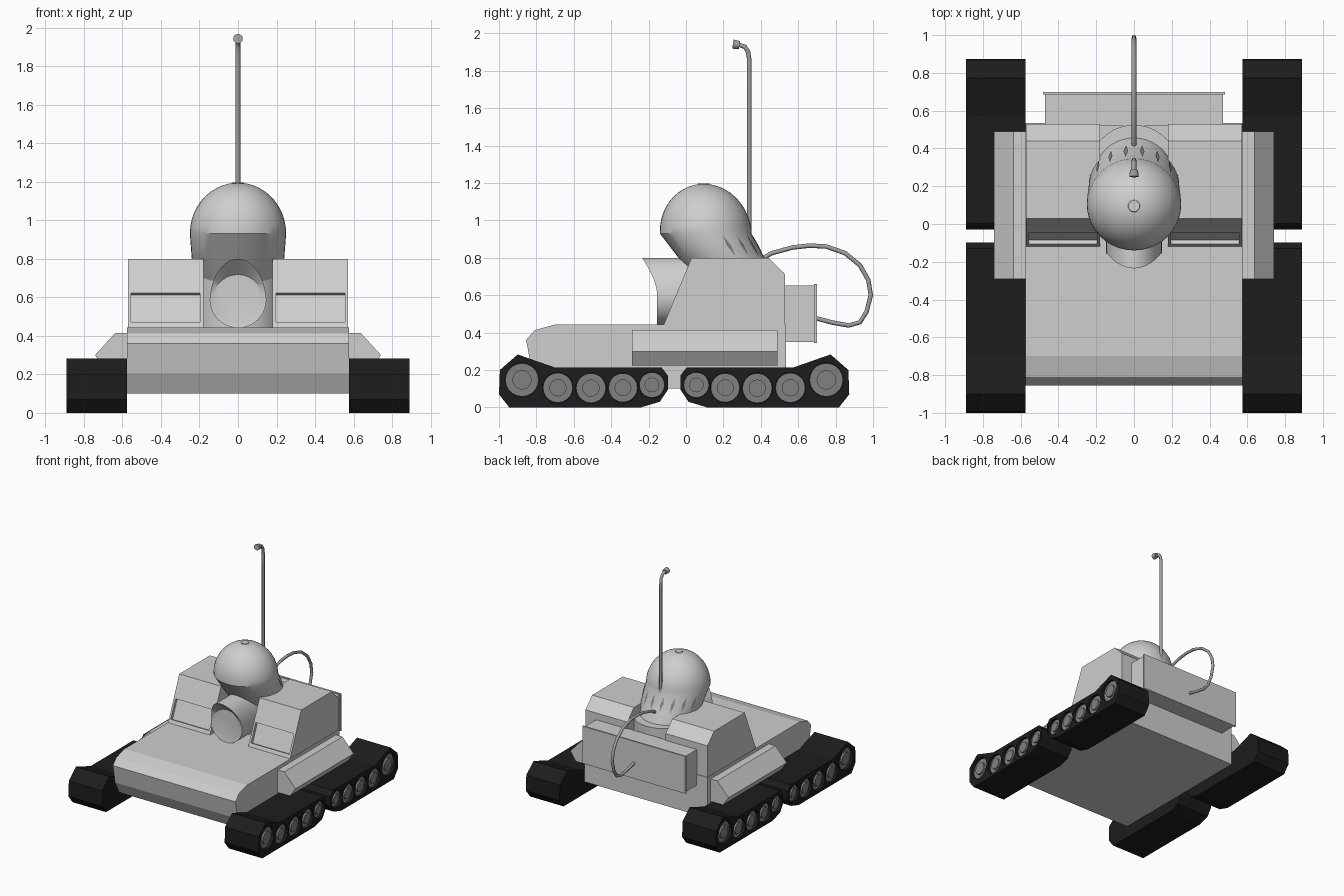
import bpy, bmesh, math
from mathutils import Matrix

if "Cube" in bpy.data.objects:
    bpy.data.objects.remove(bpy.data.objects["Cube"])


def material(name, v):
    m = bpy.data.materials.new(name)
    m.diffuse_color = (v, v, v, 1)
    m.use_nodes = True
    m.node_tree.nodes["Principled BSDF"].inputs["Base Color"].default_value = m.diffuse_color
    return m


HULL = material("light grey paint", 0.62)
BLACK = material("black rubber", 0.012)
WHEEL = material("wheel grey", 0.22)
METAL = material("mid grey metal", 0.36)


def finish(name, bm, mat, smooth=False):
    bmesh.ops.recalc_face_normals(bm, faces=bm.faces)
    me = bpy.data.meshes.new(name)
    bm.to_mesh(me)
    bm.free()
    me.materials.append(mat)
    ob = bpy.data.objects.new(name, me)
    bpy.context.collection.objects.link(ob)
    if smooth:
        activate(ob)
        bpy.ops.object.shade_smooth_by_angle(angle=math.radians(30))
    return ob


def activate(ob):
    bpy.ops.object.select_all(action='DESELECT')
    ob.select_set(True)
    bpy.context.view_layer.objects.active = ob


def loft(rings, bm=None):
    """Skin a stack of equal-length point rings and cap both ends."""
    bm = bm or bmesh.new()
    vs = [[bm.verts.new(p) for p in r] for r in rings]
    n = len(vs[0])
    for a, b in zip(vs, vs[1:]):
        for i in range(n):
            bm.faces.new((a[i], a[(i + 1) % n], b[(i + 1) % n], b[i]))
    bm.faces.new(vs[0])
    bm.faces.new(vs[-1])
    return bm


def prism_x(pts, lo, hi):
    return loft([[(x, y, z) for y, z in pts] for x in (lo, hi)])


def box(name, lo, hi, mat):
    (x0, y0, z0), (x1, y1, z1) = lo, hi
    return finish(name, prism_x([(y0, z0), (y1, z0), (y1, z1), (y0, z1)], x0, x1), mat)


def disc_x(bm, x0, x1, y, z, r, n=20):
    """Cylinder lying along x."""
    ring = [(y + r * math.cos(2 * math.pi * i / n), z + r * math.sin(2 * math.pi * i / n))
            for i in range(n)]
    loft([[(x, a, b) for a, b in ring] for x in (x0, x1)], bm)


def tube(name, pts, r, mat):
    cu = bpy.data.curves.new(name, 'CURVE')
    cu.dimensions = '3D'
    cu.bevel_depth = r
    cu.bevel_resolution = 2
    cu.use_fill_caps = True
    sp = cu.splines.new('POLY')
    sp.points.add(len(pts) - 1)
    for p, (y, z) in zip(sp.points, pts):
        p.co = (0, y, z, 1)
    ob = bpy.data.objects.new(name, cu)
    bpy.context.collection.objects.link(ob)
    cu.materials.append(mat)
    activate(ob)
    bpy.ops.object.convert(target='MESH')


# Hull
finish("hull", prism_x([(-0.77, 0.10), (-0.825, 0.205), (-0.855, 0.36), (-0.81, 0.412),
                        (-0.70, 0.443), (0.535, 0.443), (0.535, 0.10)], -0.575, 0.575), HULL)

# Two cabin blocks with a recessed panel in the sloping front
for side, s in (("left", -1), ("right", 1)):
    bm = prism_x([(-0.12, 0.44), (0.03, 0.80), (0.44, 0.80), (0.53, 0.71), (0.53, 0.44)],
                 s * 0.18, s * 0.572)
    bmesh.ops.recalc_face_normals(bm, faces=bm.faces)
    front = min(bm.faces, key=lambda f: f.calc_center_median().y)
    bmesh.ops.inset_individual(bm, faces=[front], thickness=0.023)
    for v in front.verts:
        v.co.z = 0.622 if v.co.z > 0.62 else 0.472
        v.co.y = -0.12 + (v.co.z - 0.44) * 0.15 / 0.36
    n = front.normal.copy()
    inner = bmesh.ops.inset_individual(bm, faces=[front], thickness=0.0005)
    for v in front.verts:
        v.co -= n * 0.025
    finish(side + "_cabin", bm, HULL)

    # Side fenders
    prof = [(0.57, 0.415), (0.637, 0.415), (0.742, 0.30), (0.69, 0.225), (0.57, 0.225)]
    finish(side + "_fender", loft([[(s * x, y, z) for x, z in prof] for y in (-0.29, 0.49)]), HULL)

# Rear equipment box with a lip
box("rear_box", (-0.472, 0.52, 0.35), (0.472, 0.69, 0.652), HULL)
box("rear_box_lip", (-0.482, 0.685, 0.345), (0.482, 0.70, 0.66), HULL)

# Track units: profile mirrored front to back, wheels sunk into the outer side
TRACK = [(-0.995, 0.20), (-0.90, 0.283), (-0.70, 0.213), (-0.13, 0.213), (-0.097, 0.17),
         (-0.097, 0.095), (-0.14, 0.03), (-0.24, 0), (-0.945, 0), (-1.0, 0.07)]
WHEELS = [(-0.877, 0.147, 0.092), (-0.685, 0.105, 0.082), (-0.508, 0.103, 0.082),
          (-0.337, 0.105, 0.08), (-0.182, 0.12, 0.07)]
for side, s in (("left", -1), ("right", 1)):
    for end in ("front", "rear"):
        def fy(y):
            return y if end == "front" else -0.127 - y
        track = finish(f"{end}_{side}_track",
                       prism_x([(fy(y), z) for y, z in TRACK], s * 0.575, s * 0.89), BLACK)
        cut, whl = bmesh.new(), bmesh.new()
        for y, z, r in WHEELS:
            disc_x(cut, s * 0.84, s * 0.93, fy(y), z, r)
            disc_x(whl, s * 0.835, s * 0.868, fy(y), z, r * 0.97)
            disc_x(whl, s * 0.86, s * 0.884, fy(y), z, r * 0.56)
        cutter = finish("wheel_cutter", cut, BLACK)
        cutter.hide_render = True
        activate(track)
        mod = track.modifiers.new("wheel_wells", 'BOOLEAN')
        mod.operation = 'DIFFERENCE'
        mod.solver = 'EXACT'
        mod.object = cutter
        bpy.ops.object.modifier_apply(modifier=mod.name)
        bpy.data.objects.remove(cutter)
        finish(f"{end}_{side}_wheels", whl, WHEEL)

# Drum between the cabins
N = 40
ANG = [2 * math.pi * i / N for i in range(N)]
finish("turret_drum", loft([[(0.235 * math.cos(a), 0.29 + 0.235 * math.sin(a), z) for a in ANG]
                            for z in (0.43, 0.72)]), HULL, True)


# Domed head on a neck that leans back
def ring(z, cy, rx, ry, angles=ANG):
    return [(rx * math.cos(a), cy + ry * math.sin(a), z) for a in angles]


rings = [ring(0.60, 0.31, 0.18, 0.20), ring(0.80, 0.19, 0.24, 0.23)]
for i in range(12):
    t = math.radians(i * 7.9)
    rings.append(ring(0.93 + 0.265 * math.sin(t), 0.105 - 0.01 * math.sin(t),
                      0.25 * math.cos(t), 0.245 * math.cos(t)))
finish("head_dome", loft(rings), HULL, True)


# Diamond vents round the back of the neck
def on_neck(a, z, off=0.005):
    k = (0.93 - z) / 0.13
    return ring(z, 0.105 + 0.085 * k, 0.25 - 0.01 * k + off, 0.245 - 0.015 * k + off, [a])[0]


bm = bmesh.new()
for i in range(8):
    a = math.radians(90 + (i - 3.5) * 20)
    pts = [on_neck(a, 0.81), on_neck(a + 0.05, 0.865), on_neck(a, 0.92), on_neck(a - 0.05, 0.865)]
    bm.faces.new([bm.verts.new(p) for p in pts])
finish("neck_vents", bm, WHEEL)

# Small cap on top of the head
bm = bmesh.new()
bmesh.ops.create_cone(bm, cap_ends=True, segments=20, radius1=0.034, radius2=0.03, depth=0.012,
                      matrix=Matrix.Translation((0, 0.095, 1.191)))
finish("head_cap", bm, HULL)


# Hooded lamp between the cabins: peak at the top reaches forward
def hood(y_back=None):
    out = []
    for a in ANG:
        s = math.sin(a)
        k = max(0, (s - 0.2) / 0.8)
        y = -0.155 - 0.08 * k ** 1.5 if y_back is None else y_back
        out.append((0.147 * math.cos(a), y, 0.588 + 0.147 * s + 0.065 * k))
    return out


lens = [(0.13 * math.cos(a), -0.15, 0.588 + 0.13 * math.sin(a)) for a in ANG]
finish("front_lamp", loft([hood(0.10), hood(), lens]), HULL, True)

# Antenna with curved tip, and the rear hose
tube("antenna", [(0.338, 0.75), (0.338, 1.86), (0.332, 1.90), (0.315, 1.928), (0.27, 1.943)],
     0.012, METAL)
bm = bmesh.new()
bmesh.ops.create_cone(bm, cap_ends=True, segments=16, radius1=0.021, radius2=0.025, depth=0.035,
                      matrix=Matrix.Translation((0, 0.268, 1.94)) @ Matrix.Rotation(math.radians(82), 4, 'X'))
finish("antenna_tip", bm, METAL)
tube("rear_hose", [(0.38, 0.78), (0.46, 0.825), (0.57, 0.855), (0.66, 0.865), (0.75, 0.86),
                   (0.85, 0.825), (0.93, 0.76), (0.975, 0.68), (0.988, 0.60), (0.965, 0.51),
                   (0.93, 0.455), (0.87, 0.438), (0.79, 0.452), (0.68, 0.48)], 0.012, METAL)
